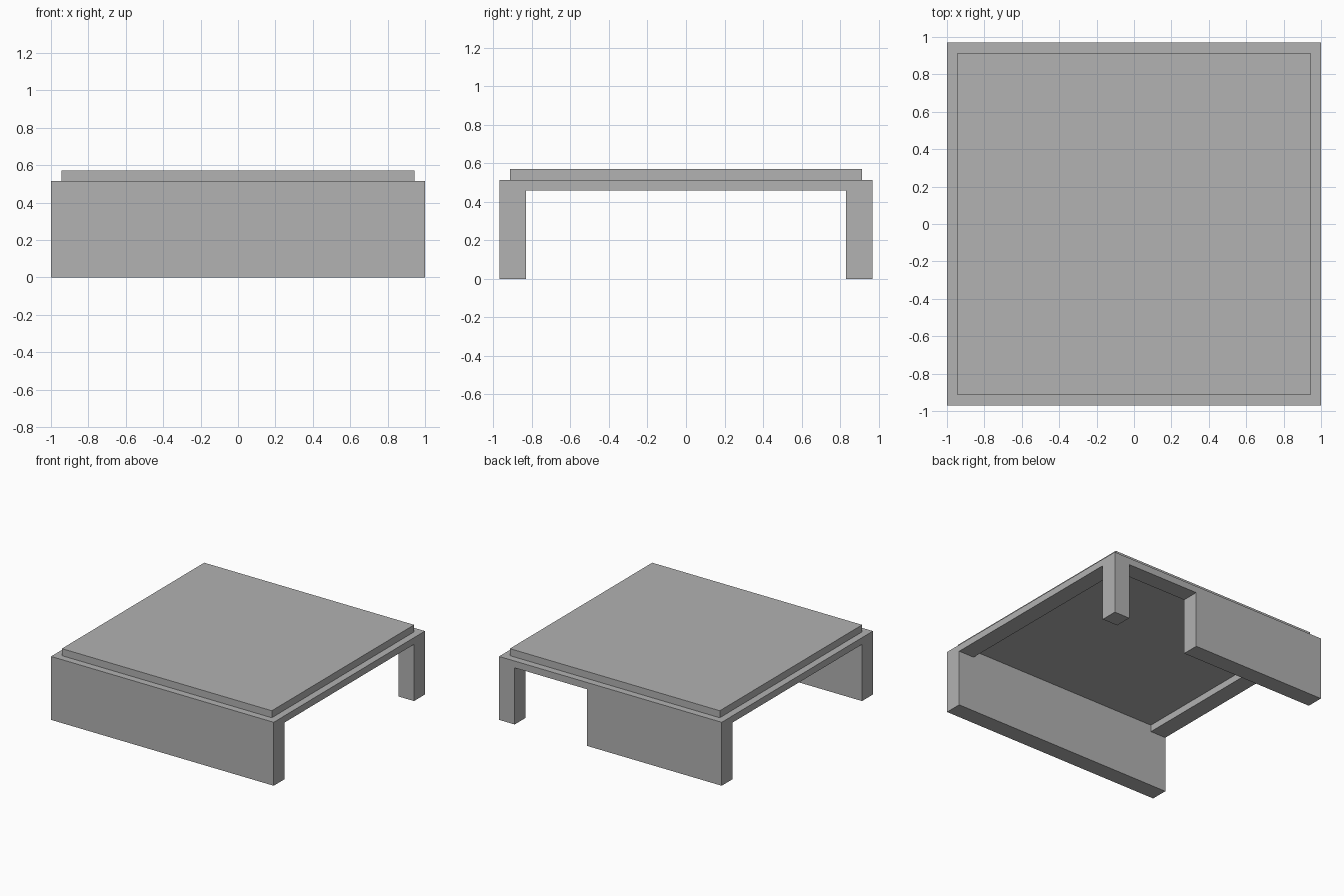
import bpy
import bmesh

cube = bpy.data.objects.get("Cube")
if cube:
    bpy.data.objects.remove(cube, do_unlink=True)

# Single flat grey
GREY = (0.445, 0.445, 0.445, 1.0)
grey = bpy.data.materials.new("plain_grey")
grey.use_nodes = True
grey.diffuse_color = GREY
grey.node_tree.nodes["Principled BSDF"].inputs["Base Color"].default_value = GREY

# Main dimensions
HALF_X, HALF_Y = 1.0, 0.97
WALL = 0.14                  # wall, leg and beam thickness
BEAM_Z, FRAME_Z, TOP_Z = 0.46, 0.515, 0.572
INSET = 0.057                # roof slab setback
GAP_LEFT, GAP_RIGHT = HALF_X - WALL, 0.21   # opening in the back wall


def new_object(name, bm):
    bmesh.ops.recalc_face_normals(bm, faces=bm.faces)
    mesh = bpy.data.meshes.new(name)
    bm.to_mesh(mesh)
    bm.free()
    mesh.materials.append(grey)
    obj = bpy.data.objects.new(name, mesh)
    bpy.context.collection.objects.link(obj)
    return obj


def box(name, xs, ys, zs):
    bm = bmesh.new()
    bmesh.ops.create_cube(bm, size=1)
    for v in bm.verts:
        v.co = [lo + (c + 0.5) * (hi - lo) for c, (lo, hi) in zip(v.co, (xs, ys, zs))]
    return new_object(name, bm)


def wall(name, outline, y0, y1):
    """Extrude an x-z outline between two y planes."""
    bm = bmesh.new()
    face = bm.faces.new([bm.verts.new((x, y0, z)) for x, z in outline])
    extruded = bmesh.ops.extrude_face_region(bm, geom=[face])["geom"]
    verts = [g for g in extruded if isinstance(g, bmesh.types.BMVert)]
    bmesh.ops.translate(bm, verts=verts, vec=(0, y1 - y0, 0))
    return new_object(name, bm)


# Solid front wall
inner_y = HALF_Y - WALL
box("front_wall", (-HALF_X, HALF_X), (-HALF_Y, -inner_y), (0, FRAME_Z))

# Back wall with an opening beside the corner leg
wall("back_wall", [
    (-HALF_X, 0), (GAP_RIGHT, 0), (GAP_RIGHT, BEAM_Z), (GAP_LEFT, BEAM_Z),
    (GAP_LEFT, 0), (HALF_X, 0), (HALF_X, FRAME_Z), (-HALF_X, FRAME_Z),
], inner_y, HALF_Y)

# Side beams across the open ends
for name, side in (("left_beam", 1), ("right_beam", -1)):
    xs = sorted((side * HALF_X, side * (HALF_X - WALL)))
    box(name, xs, (-inner_y, inner_y), (BEAM_Z, FRAME_Z))

# Roof slab resting on the frame
box("roof_slab", (-HALF_X + INSET, HALF_X - INSET),
    (-HALF_Y + INSET, HALF_Y - INSET), (FRAME_Z, TOP_Z))
